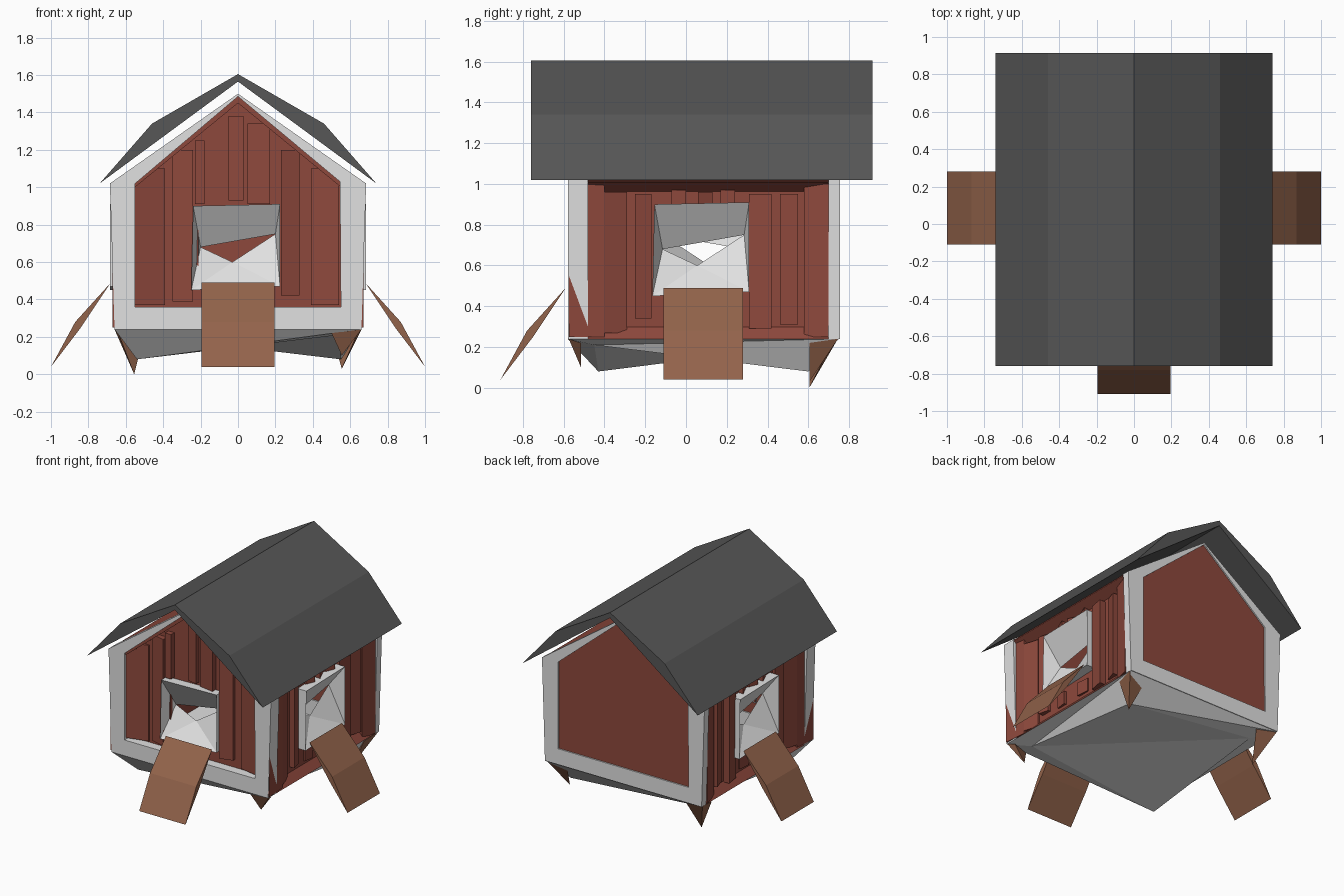
import bpy, bmesh
from math import radians
from mathutils import Matrix, Vector

cube = bpy.data.objects.get("Cube")
if cube:
    bpy.data.objects.remove(cube, do_unlink=True)


def material(name, rgb):
    m = bpy.data.materials.new(name)
    m.use_nodes = True
    m.diffuse_color = (*rgb, 1)
    m.node_tree.nodes["Principled BSDF"].inputs["Base Color"].default_value = (*rgb, 1)
    return m


RED = material("barn red", (.27, .065, .045))
WHITE = material("white trim", (.75, .75, .75))
BROWN = material("ramp wood", (.29, .125, .07))
SLATE = material("dark roof", (.095, .095, .095))

# Each side uses local points (along, outward, up)
TURN = {"front": 0, "left": 90, "back": 180, "right": -90}


def build(name, points, faces, mat, side="front"):
    """Mesh from local points; faces=None makes the convex hull."""
    rot = Matrix.Rotation(radians(TURN[side]), 3, 'Z')
    bm = bmesh.new()
    vs = [bm.verts.new(rot @ Vector((u, -d, z))) for u, d, z in points]
    if faces is None:
        bmesh.ops.convex_hull(bm, input=vs)
    else:
        for f in faces:
            bm.faces.new([vs[i] for i in f])
    bmesh.ops.recalc_face_normals(bm, faces=bm.faces[:])
    mesh = bpy.data.meshes.new(name)
    bm.to_mesh(mesh)
    bm.free()
    mesh.materials.append(mat)
    ob = bpy.data.objects.new(name, mesh)
    bpy.context.collection.objects.link(ob)


def slab(name, outline, near, far, mat, side="front"):
    """Outline of (along, up) extruded between two outward depths."""
    n = len(outline)
    pts = [(u, d, z) for d in (near, far) for u, z in outline]
    faces = [range(n), range(n, 2 * n)]
    faces += [(i, (i + 1) % n, (i + 1) % n + n, i + n) for i in range(n)]
    build(name, pts, faces, mat, side)


def rect(u0, u1, z0, z1):
    return [(u0, z0), (u1, z0), (u1, z1), (u0, z1)]


def ring(name, outer, inner, near, far, side):
    """Flat frame with depth between two matching outlines."""
    n = len(outer)
    pts = [(u, d, z) for d in (near, far) for loop in (outer, inner) for u, z in loop]
    faces = []
    for i in range(n):
        j = (i + 1) % n
        for a, b in ((0, n), (n, 3 * n), (3 * n, 2 * n), (2 * n, 0)):
            faces.append((i + a, j + a, j + b, i + b))
    build(name, pts, faces, WHITE, side)


def board(name, side, u0, u1, z0, z1, back, d0, d1):
    """Wall plank whose two long edges stand out by different amounts."""
    pts = [(u, d, z) for u, out in ((u0, d0), (u1, d1)) for d in (back, out) for z in (z0, z1)]
    build(name, pts, None, RED, side)


def window(name, side, c, d):
    """Protruding frame that funnels in to a small opening."""
    rim = [(c - .24, .9), (c + .225, .91), (c + .225, .47), (c - .25, .45)]
    hole = [(c - .2, .68), (c + .2, .75), (c - .03, .6)]
    pts = [(u, d, z) for u, z in rim] + [(u, d - .1, z) for u, z in rim]
    pts += [(u, d - .12, z) for u, z in hole]
    faces = [(i, (i + 1) % 4, (i + 1) % 4 + 4, i + 4) for i in range(4)]
    faces += [(0, 1, 9, 8), (1, 2, 9), (2, 10, 9), (2, 3, 10), (3, 8, 10), (3, 0, 8)]
    build(name, pts, faces, WHITE, side)


def ramp(name, side, c, d):
    profile = [(0, .49), (.19, .28), (.32, .04), (.16, .25)]
    build(name, [(c + s * .195, d + o, z) for s in (-1, 1) for o, z in profile],
          None, BROWN, side)


# Roof: one kink on each slope, flat underside
slab("roof", [(-.74, 1.02), (-.46, 1.34), (0, 1.605), (.46, 1.34), (.74, 1.02), (0, 1.565)],
     .76, -.915, SLATE)
slab("ceiling", [(-.68, 1.02), (0, 1.49), (.68, 1.02), (.6, .96), (0, 1.45), (-.6, .96)],
     .57, -.73, RED)

# Gable frames on the front and back
OUTER = [(-.66, .24), (.66, .24), (.685, 1.02), (0, 1.5), (-.685, 1.02)]
INNER = [(-.55, .36), (.55, .36), (.545, 1.03), (0, 1.485), (-.55, 1.02)]
ring("front_frame", OUTER, INNER, .58, .48, "front")
ring("back_frame", OUTER, INNER, .755, .7, "back")
slab("back_wall", INNER, .745, .71, RED, "back")

# Front wall around its window
for s, word in ((-1, "right"), (1, "left")):
    slab("front_wall_" + word, [(s * .56, .35), (s * .21, .35), (s * .21, 1.31), (s * .56, 1.02)],
         .51, .49, RED)
slab("front_wall_low", rect(-.21, .21, .35, .48), .51, .49, RED)
slab("front_wall_high", [(-.21, .88), (.21, .88), (.21, 1.31), (0, 1.48), (-.21, 1.31)],
     .51, .49, RED)
for i, (u0, u1, z0, z1, d0, d1) in enumerate([
        (-.55, -.39, .37, 1.1, .56, .52), (-.35, -.24, .39, 1.2, .53, .56),
        (-.23, -.18, .91, 1.25, .55, .55), (-.05, .03, .93, 1.38, .53, .55),
        (.05, .17, .91, 1.34, .53, .55), (.23, .33, .42, 1.2, .56, .53),
        (.39, .54, .37, 1.1, .52, .55)]):
    board(f"front_board_{i}", "front", u0, u1, z0, z1, .49, d0, d1)

# Side walls, built the same way on both sides
SIDE_BOARDS = [(-.575, -.4, .25, 1, .67, .655), (-.4, -.29, .27, .96, .655, .62),
               (-.25, -.17, .34, .95, .65, .63), (-.07, 0, .9, .97, .62, .65),
               (.06, .13, .9, .96, .65, .62), (.17, .24, .9, .97, .62, .65),
               (.31, .42, .29, .95, .64, .66), (.46, .55, .31, .95, .62, .65),
               (.58, .7, .25, 1, .64, .67), (-.08, 0, .32, .42, .62, .63),
               (.14, .24, .32, .42, .63, .62)]
for side, s in (("left", 1), ("right", -1)):
    for part, y0, y1, z0, z1 in (("front", -.57, -.15, .24, 1), ("rear", .3, .73, .24, 1),
                                 ("low", -.15, .3, .24, .48), ("high", -.15, .3, .88, 1)):
        slab(f"{side}_wall_{part}", rect(s * y0, s * y1, z0, z1), .61, .59, RED, side)
    for i, (y0, y1, z0, z1, d0, d1) in enumerate(SIDE_BOARDS):
        board(f"{side}_board_{i}", side, s * y0, s * y1, z0, z1, .59, d0, d1)
    # Red lips above and below the recessed wall
    build(side + "_eave_lip", [(u, d, z) for u in (-s * .57, s * .73)
                               for d, z in ((.59, .95), (.59, 1.01), (.68, 1.01))], None, RED, side)
    build(side + "_sill_lip", [(u, d, z) for u in (-s * .57, s * .73)
                               for d, z in ((.59, .24), (.59, .32), (.66, .24))], None, RED, side)

# Windows and ramps
for side, c, d in (("front", 0, .58), ("left", .085, .685), ("right", -.085, .685)):
    window(side + "_window", side, c, d)
    ramp(side + "_ramp", side, c, .59 if side == "front" else .68)

# Base: tapers inward, underside folded along a diagonal
top = [(x, d, .24) for x, d in ((-.66, .58), (.66, .58), (.66, -.75), (-.66, -.75))]
low = [(-.54, .43, .08), (.54, .45, .21), (.55, -.6, .08), (-.54, -.6, .21)]
build("base", top + low, [(0, 1, 2, 3), (4, 5, 7), (5, 6, 7)] +
      [f for i in range(4) for j in [(i + 1) % 4]
       for f in ((i, j, i + 4), (j, j + 4, i + 4))], WHITE)

# Pointed corner feet
for name, x, d, inset, tip in (("rear_right_foot", -1, -.745, -.14, 0),
                               ("rear_left_foot", 1, -.745, -.14, .03),
                               ("front_left_foot", 1, .575, .06, .1)):
    build(name, [(x * .66, d, .24), (x * .5, d - inset * .2, .22), (x * .64, d - inset, .22),
                 (x * .555, d - inset, tip)], None, BROWN)
